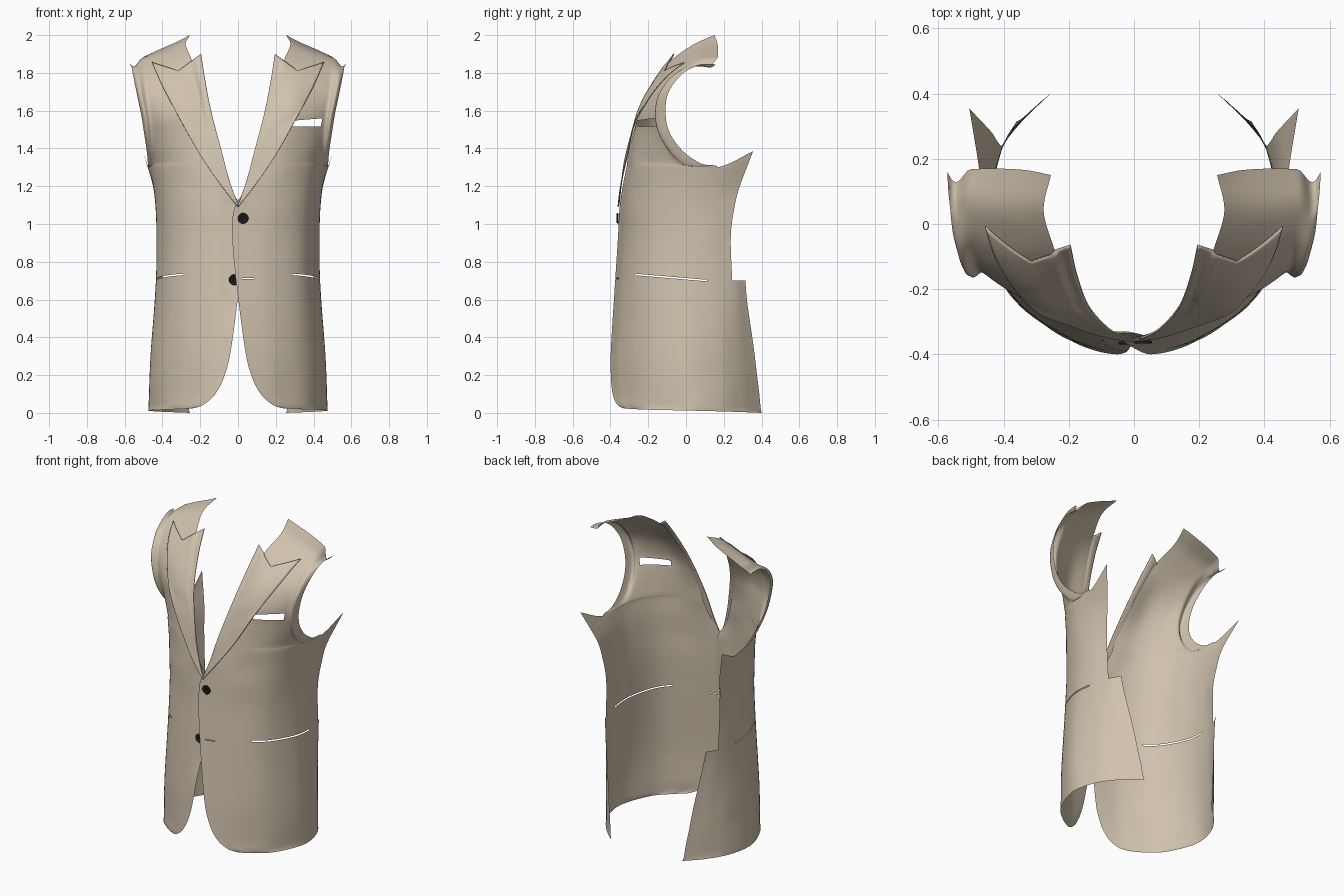
import bpy, bmesh, math
from mathutils import Vector as V
from mathutils.bvhtree import BVHTree

if "Cube" in bpy.data.objects:
    bpy.data.objects.remove(bpy.data.objects["Cube"])


def material(name, rgb):
    m = bpy.data.materials.new(name)
    m.diffuse_color = (*rgb, 1)
    m.use_nodes = True
    m.node_tree.nodes["Principled BSDF"].inputs["Base Color"].default_value = m.diffuse_color
    return m


FABRIC = material("tan fabric", (0.63, 0.54, 0.42))
BLACK = material("black button", (0.012, 0.012, 0.012))

# Half sections from hem to chest: z at front, z at back, then x, y from front edge to back edge
BODY = [
    (.025, 0, .23, -.335, .30, -.29, .40, -.19, .472, 0, .443, .17, .36, .30, .255, .40),
    (.045, .03, .18, -.365, .26, -.32, .38, -.215, .471, 0, .443, .17, .365, .29, .262, .395),
    (.10, .10, .12, -.388, .23, -.335, .375, -.22, .468, -.01, .443, .165, .37, .285, .27, .388),
    (.20, .20, .07, -.398, .21, -.345, .37, -.225, .465, -.02, .44, .16, .375, .28, .285, .376),
    (.35, .35, .035, -.397, .20, -.345, .36, -.23, .455, -.03, .44, .15, .385, .265, .305, .358),
    (.70, .70, -.01, -.375, .18, -.33, .34, -.225, .425, -.04, .43, .12, .40, .245, .36, .315),
    (.93, .93, -.03, -.36, .18, -.315, .34, -.21, .42, -.03, .43, .12, .405, .237),
    (1.08, 1.08, -.02, -.352, .20, -.305, .35, -.20, .425, -.03, .435, .12, .42, .255),
    (1.20, 1.20, .05, -.335, .22, -.29, .36, -.19, .435, -.03, .45, .14, .44, .285)]
# Chest and shoulder sections: neck z, armhole z, then x, y from neck edge to armhole edge
CHEST = [
    (1.30, 1.30, .09, -.315, .25, -.275, .375, -.18, .45, -.03, .475, .17),
    (1.34, 1.32, .10, -.31, .25, -.273, .37, -.185, .443, -.06, .477, .08),
    (1.40, 1.385, .12, -.30, .25, -.27, .37, -.195, .445, -.10, .483, -.015),
    (1.48, 1.48, .145, -.28, .26, -.263, .37, -.205, .45, -.135, .497, -.085),
    (1.58, 1.58, .175, -.25, .285, -.248, .39, -.20, .462, -.15, .513, -.108),
    (1.69, 1.69, .20, -.20, .30, -.20, .40, -.163, .48, -.125, .536, -.095),
    (1.79, 1.785, .225, -.14, .315, -.125, .41, -.095, .49, -.06, .555, -.03),
    (1.87, 1.835, .245, -.075, .33, -.05, .42, -.02, .50, .01, .564, .05),
    (1.95, 1.847, .277, .04, .35, .05, .43, .06, .51, .08, .570, .11),
    (2.00, 1.845, .255, .15, .33, .165, .42, .17, .50, .168, .572, .16)]
TIP = V((.505, .355, 1.385))


def spline(pts, t):
    """Smooth curve through pts, t counted in points."""
    n = len(pts)
    i = min(int(t), n - 2)
    f = t - i
    a, b = pts[i], pts[i + 1]
    p = pts[i - 1] if i else 2 * a - b
    q = pts[i + 2] if i + 2 < n else 2 * b - a
    return a + .5 * f * (b - p + f * (2 * p - 5 * a + 4 * b - q + f * (3 * (a - b) + q - p)))


def control_net():
    net = []
    for k, r in enumerate(BODY + CHEST):
        n = (len(r) - 2) // 2
        row = [V((r[2 + 2 * j], r[3 + 2 * j], r[0] + (r[1] - r[0]) * j / (n - 1))) for j in range(n)]
        if n == 5:
            row.append(TIP + V((.02, .03, .09)) * (k - len(BODY)))
        if len(row) == 6:
            row.append(2 * row[5] - row[4])
        net.append(row)
    return net


def grid(rows, cols, step, point, skip, side):
    """Mesh of a lofted sheet; side -1 mirrors it."""
    bm = bmesh.new()
    verts = {}

    def vert(i, j):
        if (i, j) not in verts:
            p = point(i / step, j / step)
            verts[i, j] = bm.verts.new((p.x * side, p.y, p.z))
        return verts[i, j]
    for i in range(rows * step):
        for j in range(cols * step):
            if not skip(i // step, j // step):
                q = [vert(i, j), vert(i, j + 1), vert(i + 1, j + 1), vert(i + 1, j)]
                bm.faces.new(q if side > 0 else q[::-1])
    return bm


def cut_hole(bm, planes):
    """Remove the part of the sheet lying on the positive side of every plane."""
    planes = [(V(c), V(n)) for c, n in planes]
    for c, n in planes:
        bmesh.ops.bisect_plane(bm, geom=bm.verts[:] + bm.edges[:] + bm.faces[:],
                               dist=1e-6, plane_co=c, plane_no=n)
    gone = [f for f in bm.faces
            if all((f.calc_center_median() - c).dot(n) > 0 for c, n in planes)]
    bmesh.ops.delete(bm, geom=gone, context='FACES')


def finish(bm, name, mat):
    me = bpy.data.meshes.new(name)
    bm.to_mesh(me)
    bm.free()
    me.materials.append(mat)
    for p in me.polygons:
        p.use_smooth = True
    ob = bpy.data.objects.new(name, me)
    bpy.context.collection.objects.link(ob)
    return ob


def clamp(x):
    return max(0, min(1, x))


NET = control_net()


def make_panel(side):
    def point(a, b):
        p = spline([spline([r[j] for r in NET], a) for j in range(7)], b)
        if side < 0:  # the right front tucks under the left
            p.y += .014 * clamp((.1 - p.x) / .08) * clamp(min(p.z - .45, 1.2 - p.z) / .1)
        return p
    bm = grid(len(NET) - 1, 6, 7, point,
              lambda i, j: (j == 5 and i >= 5) or (j == 4 and i >= len(BODY)), side)
    return bm


# Lapel edges, from the bottom of the neckline to the notch
INNER = [V(p) for p in ((0, -.355, 1.1), (.045, -.34, 1.23), (.085, -.315, 1.38),
                        (.14, -.25, 1.59), (.175, -.155, 1.77), (.195, -.065, 1.9))]
OUTER = [V(p) for p in ((0, -.36, 1.09), (.09, -.345, 1.205), (.20, -.31, 1.365),
                        (.31, -.26, 1.56), (.40, -.14, 1.73), (.455, 0, 1.855))]
MIDDLE = [(a + b) / 2 for a, b in zip(INNER, OUTER)]
MIDDLE[-1] = V((.315, -.105, 1.81))


def make_lapel(side, tree):
    def point(a, b):
        p = [spline(c, a) for c in (INNER, MIDDLE, OUTER)]
        k = min(int(b), 1)
        flat = p[k].lerp(p[k + 1], b - k)
        q = spline(p, b).lerp(flat, (a / 5) ** 6)
        hit = tree.ray_cast(V((q.x * side, -2, q.z)), V((0, 1, 0)))[0]
        if hit:  # lie just in front of the panel
            q.y = min(q.y, hit.y - .009)
        return q
    bm = grid(5, 2, 10, point, lambda i, j: False, side)
    bmesh.ops.remove_doubles(bm, verts=bm.verts[:], dist=1e-5)
    return bm


for side, word in ((1, "left"), (-1, "right")):
    bm = make_panel(side)
    tree = BVHTree.FromBMesh(bm)
    # hip pocket slit
    slope = V((0, .085, 1))
    cut_hole(bm, [((0, -.27, .729), slope), ((0, -.27, .737), -slope),
                  ((0, -.27, 0), (0, 1, 0)), ((0, .11, 0), (0, -1, 0))])
    if side > 0:
        # breast pocket opening
        cut_hole(bm, [((0, 0, 1.515), (0, 0, 1)), ((.29, 0, 1.547), (.08, 0, -1)),
                      ((.285, 0, 1.5), (1, 0, 0)), ((.438, 0, 1.515), (-1, 0, .2)),
                      ((0, 0, 0), (0, -1, 0))])
        # lower buttonhole
        cut_hole(bm, [((0, 0, .709), (0, 0, 1)), ((0, 0, .713), (0, 0, -1)),
                      ((.02, 0, 0), (1, 0, 0)), ((.085, 0, 0), (-1, 0, 0)),
                      ((0, 0, 0), (0, -1, 0))])
    finish(bm, word + "_front_panel", FABRIC)
    lapel = finish(make_lapel(side, tree), word + "_lapel", FABRIC)
    mod = lapel.modifiers.new("thickness", 'SOLIDIFY')
    mod.thickness = .006
    mod.offset = 0


def make_button(name, loc):
    """Turned disc with raised rim and four thread knots, facing the front."""
    bm = bmesh.new()
    prof = [(0, 0), (.024, 0), (.028, .003), (.028, .007), (.025, .010), (.021, .010), (.018, .006), (0, .006)]
    vs = [bm.verts.new((r, -h, 0)) for r, h in prof]
    es = [bm.edges.new(e) for e in zip(vs, vs[1:])]
    bmesh.ops.spin(bm, geom=vs + es, cent=(0, 0, 0), axis=(0, 1, 0), angle=math.tau, steps=28)
    bmesh.ops.remove_doubles(bm, verts=bm.verts[:], dist=1e-5)
    for x in (-.006, .006):
        for z in (-.006, .006):
            new = bmesh.ops.create_icosphere(bm, subdivisions=1, radius=.003)["verts"]
            bmesh.ops.translate(bm, verts=new, vec=(x, -.007, z))
    bmesh.ops.recalc_face_normals(bm, faces=bm.faces[:])
    finish(bm, name, BLACK).location = loc


make_button("upper_button", (.027, -.357, 1.03))
make_button("lower_button", (-.020, -.360, .705))
